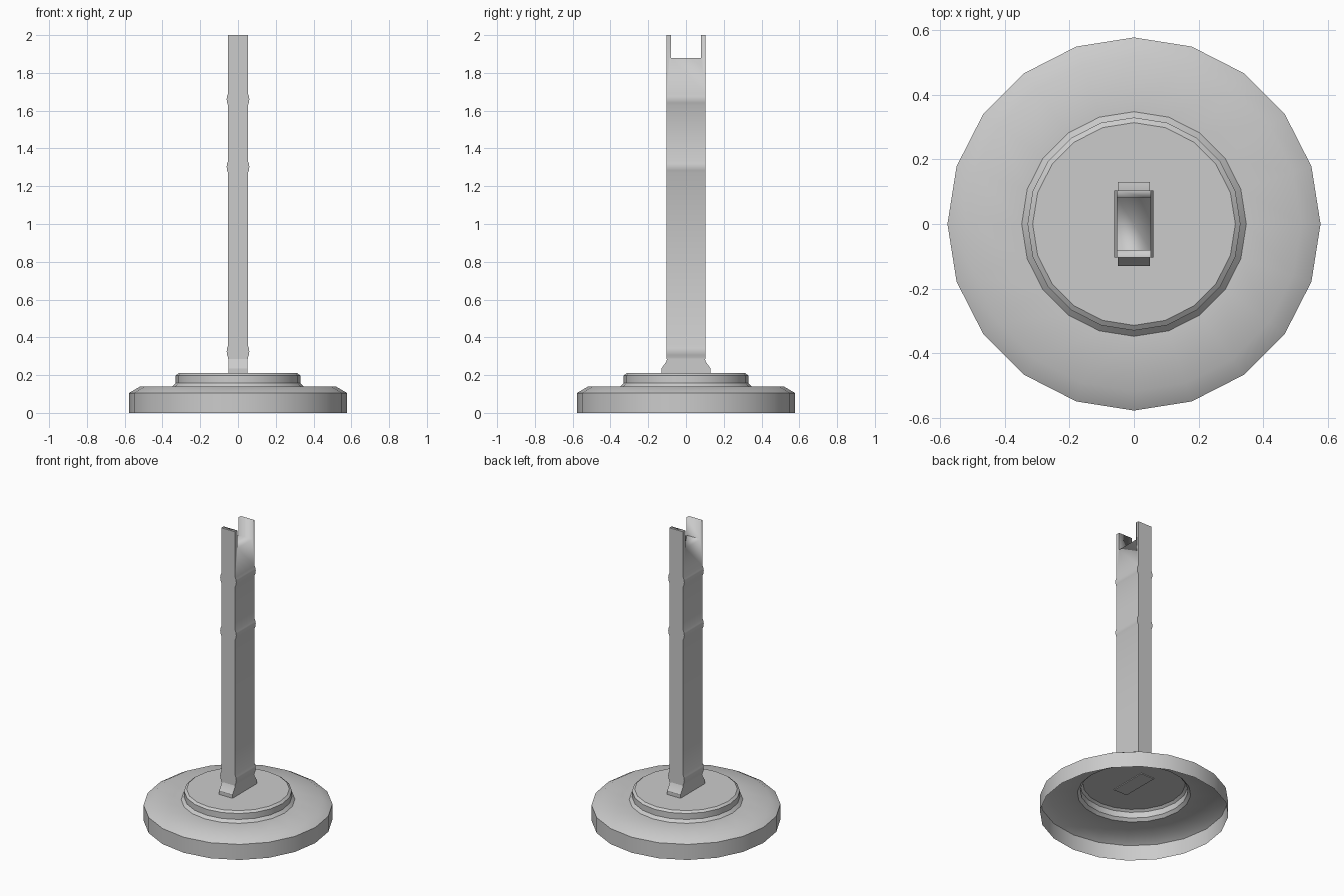
import bpy, bmesh
from math import sin, cos, pi, radians
from mathutils import Vector

if "Cube" in bpy.data.objects:
    bpy.data.objects.remove(bpy.data.objects["Cube"])


def finish(bm, name, angle=32):
    bmesh.ops.recalc_face_normals(bm, faces=bm.faces)
    mesh = bpy.data.meshes.new(name)
    bm.to_mesh(mesh)
    bm.free()
    obj = bpy.data.objects.new(name, mesh)
    bpy.context.collection.objects.link(obj)
    bpy.ops.object.select_all(action='DESELECT')
    obj.select_set(True)
    bpy.context.view_layer.objects.active = obj
    bpy.ops.object.shade_smooth_by_angle(angle=radians(angle))
    return obj


def extrude(name, outline, start, depth):
    """Fill a closed outline and extrude it along the depth vector."""
    bm = bmesh.new()
    off = Vector(start)
    face = bm.faces.new([bm.verts.new(Vector(p) + off) for p in outline])
    new = bmesh.ops.extrude_face_region(bm, geom=[face])['geom']
    verts = [v for v in new if isinstance(v, bmesh.types.BMVert)]
    bmesh.ops.translate(bm, verts=verts, vec=depth)
    return finish(bm, name)


# Round stepped base: open-bottomed shell with 20 sides
SIDES = 20
profile = [(0.578, 0), (0.578, 0.105), (0.518, 0.14), (0.348, 0.14),
           (0.33, 0.158), (0.33, 0.198), (0.314, 0.21)]
bm = bmesh.new()
rings = [[bm.verts.new((r * cos(2 * pi * i / SIDES), r * sin(2 * pi * i / SIDES), z))
          for i in range(SIDES)] for r, z in profile]
for a, b in zip(rings, rings[1:]):
    for i in range(SIDES):
        j = (i + 1) % SIDES
        bm.faces.new((a[i], a[j], b[j], b[i]))
bm.faces.new(rings[-1])
finish(bm, "base")

# Flared foot under the post
half = [(0.13, 0.205), (0.13, 0.235), (0.104, 0.272), (0.096, 0.30)]
outline = [(0, y, z) for y, z in half] + [(0, -y, z) for y, z in reversed(half)]
extrude("foot", outline, (-0.05, 0, 0), (0.1, 0, 0))

# Post: side outline with three rounded bands, extruded front to back
side = [(0.052, 0.285)]
for z in (0.325, 1.302, 1.66):
    side += [(0.052, z - 0.031), (0.058, z - 0.018), (0.06, z),
             (0.058, z + 0.018), (0.052, z + 0.031)]
side.append((0.052, 2.0))
outline = [(x, 0, z) for x, z in side] + [(-x, 0, z) for x, z in reversed(side)]
post = extrude("post", outline, (0, -0.104, 0), (0, 0.208, 0))

# Notch at the top leaves two prongs
notch = extrude("notch_cutter",
                [(0, -0.08, 1.88), (0, 0.08, 1.88), (0, 0.08, 2.1), (0, -0.08, 2.1)],
                (-0.1, 0, 0), (0.2, 0, 0))
notch.hide_render = True
cut = post.modifiers.new("notch", 'BOOLEAN')
cut.operation = 'DIFFERENCE'
cut.solver = 'EXACT'
cut.object = notch
bpy.context.view_layer.objects.active = post
bpy.ops.object.modifier_apply(modifier=cut.name)
bpy.data.objects.remove(notch)
